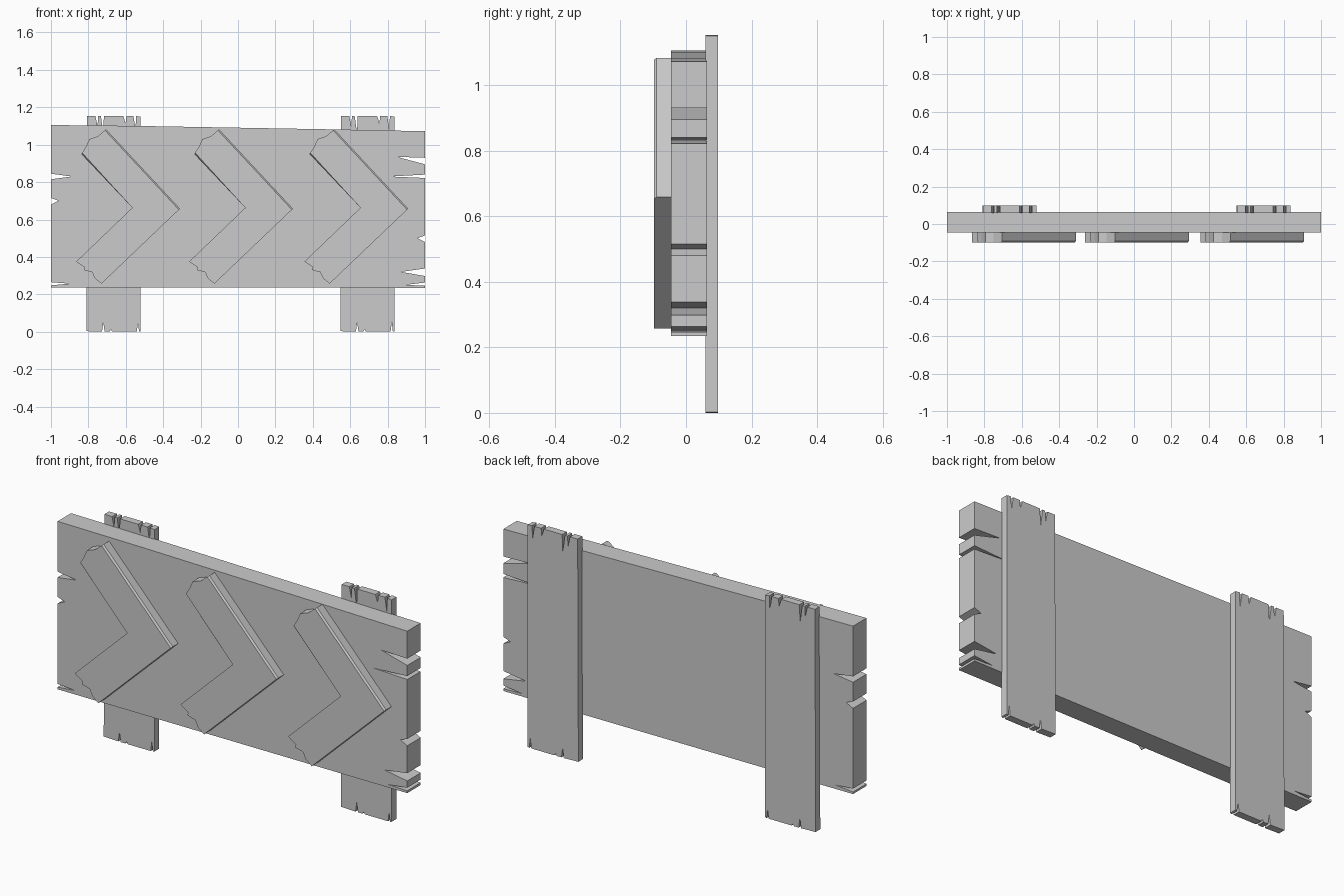
import bpy, bmesh

if "Cube" in bpy.data.objects:
    bpy.data.objects.remove(bpy.data.objects["Cube"])


def slab(name, outline, y0, y1, chamfer=()):
    """Extrude an (x, z) outline from y0 (front) to y1 (back); chamfer chosen front edges."""
    bm = bmesh.new()
    front = [bm.verts.new((x, y0, z)) for x, z in outline]
    back = [bm.verts.new((x, y1, z)) for x, z in outline]
    n = len(outline)
    bm.faces.new(front)
    bm.faces.new(back[::-1])
    for i in range(n):
        j = (i + 1) % n
        bm.faces.new((front[j], front[i], back[i], back[j]))
    bmesh.ops.recalc_face_normals(bm, faces=bm.faces[:])
    if chamfer:
        edges = [bm.edges.get((front[i], front[(i + 1) % n])) for i in chamfer]
        bmesh.ops.bevel(bm, geom=edges, offset=0.008, segments=1, affect='EDGES')
    mesh = bpy.data.meshes.new(name)
    bm.to_mesh(mesh)
    bm.free()
    obj = bpy.data.objects.new(name, mesh)
    bpy.context.collection.objects.link(obj)
    return obj


# Main board with splits in both ends: (upper z, tip x, tip z, lower z)
right_splits = [(0.93, 0.85, 0.935, 0.895), (0.84, 0.81, 0.83, 0.822),
                (0.515, 0.96, 0.50, 0.48), (0.338, 0.87, 0.32, 0.298),
                (0.263, 0.89, 0.25, 0.247)]
left_splits = [(0.845, -0.89, 0.83, 0.815), (0.715, -0.96, 0.70, 0.68),
               (0.265, -0.90, 0.257, 0.248)]
board = [(-1, 1.105), (-0.52, 1.10), (0.5, 1.082), (1, 1.072)]
for hi, tx, tz, lo in right_splits:
    board += [(1, hi), (tx, tz), (1, lo)]
board += [(1, 0.235), (-1, 0.237)]
for hi, tx, tz, lo in reversed(left_splits):
    board += [(-1, lo), (tx, tz), (-1, hi)]
slab("sign_board", board, -0.046, 0.064)

# Two back posts with cracked ends: (x from left edge, half width, depth)
top_cracks = [(0.055, 0.007, 0.055), (0.085, 0.008, 0.09),
              (0.205, 0.008, 0.04), (0.258, 0.007, 0.07)]
bottom_cracks = [(0.09, 0.007, 0.05), (0.13, 0.007, 0.012), (0.275, 0.006, 0.05)]
for side, x0 in (("left", -0.81), ("right", 0.547)):
    post = [(x0 + 0.004, 1.153)]
    for c, w, d in top_cracks:
        post += [(x0 + c - w, 1.153), (x0 + c + 0.004, 1.153 - d), (x0 + c + w, 1.153)]
    post += [(x0 + 0.29, 1.15), (x0 + 0.29, 0.003)]
    for c, w, d in reversed(bottom_cracks):
        post += [(x0 + c + w, 0), (x0 + c, d), (x0 + c - w, 0)]
    post += [(x0, 0.003)]
    slab(side + "_post", post, 0.06, 0.098)

# Three chevron arrows with ragged ends
chevron = [(-0.705, 1.082), (-0.31, 0.658), (-0.73, 0.257), (-0.765, 0.285),
           (-0.78, 0.318), (-0.825, 0.33), (-0.82, 0.345), (-0.865, 0.375),
           (-0.565, 0.663), (-0.838, 0.95), (-0.815, 0.985), (-0.795, 1.03),
           (-0.75, 1.045)]
for k, dx in enumerate((0, 0.604, 1.22)):
    slab(f"chevron_{k + 1}", [(x + dx, z) for x, z in chevron],
         -0.098, -0.045, chamfer=(0, 8))
